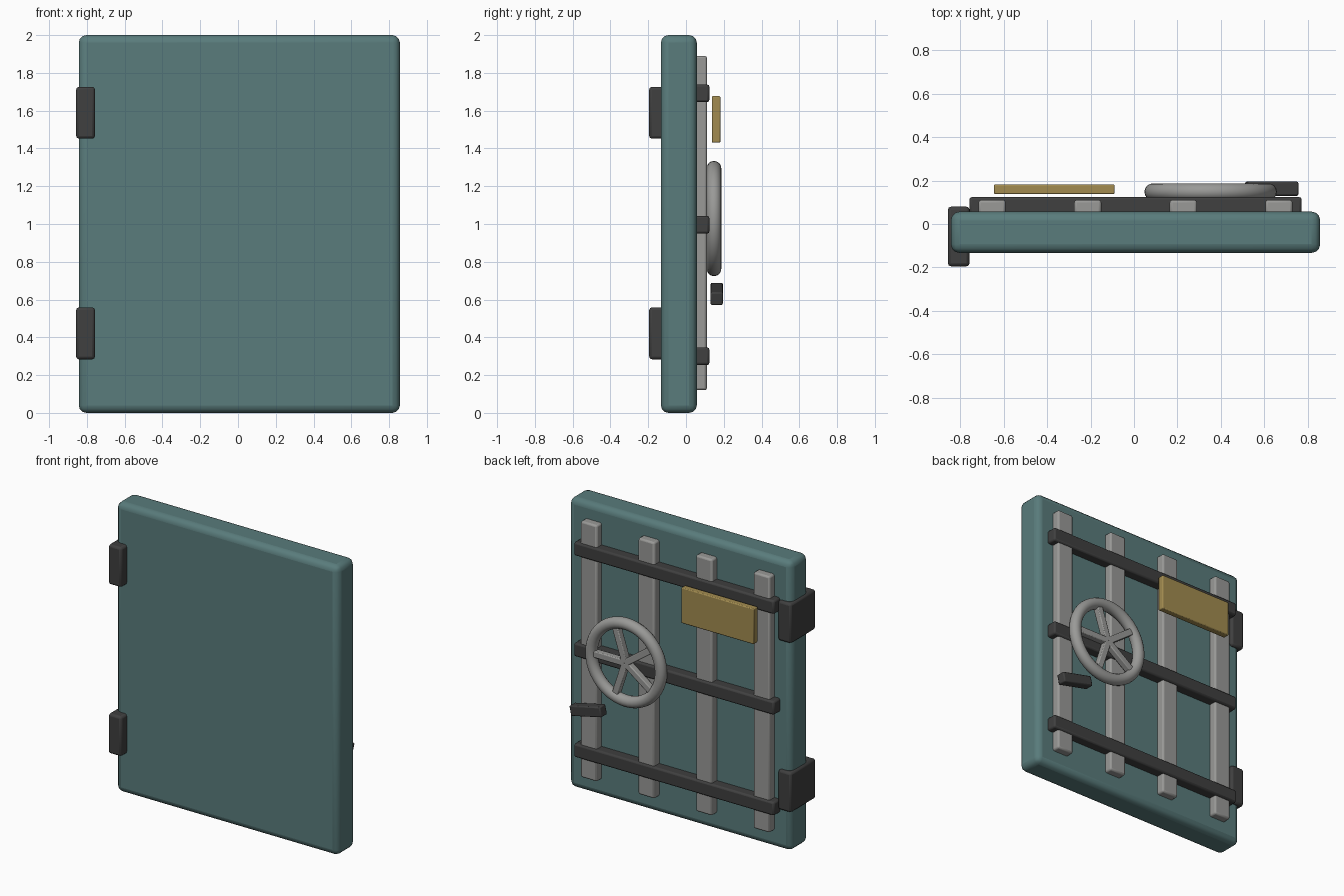
import bpy, math
from math import cos, sin, pi

if "Cube" in bpy.data.objects:
    bpy.data.objects.remove(bpy.data.objects["Cube"])


def material(name, rgb):
    m = bpy.data.materials.new(name)
    m.diffuse_color = (*rgb, 1)
    m.use_nodes = True
    m.node_tree.nodes["Principled BSDF"].inputs["Base Color"].default_value = m.diffuse_color
    return m


TEAL = material("teal_paint", (0.10, 0.20, 0.20))
DARK = material("dark_iron", (0.05, 0.05, 0.05))
BRASS = material("brass", (0.36, 0.26, 0.08))
STEEL = material("steel", (0.32, 0.32, 0.31))


def box(name, x, y, z, mat, bevel=0.012, segments=2, tilt=0):
    """Bevelled box from (min, max) ranges, tilted about y."""
    size = [b - a for a, b in (x, y, z)]
    centre = [(a + b) / 2 for a, b in (x, y, z)]
    bpy.ops.mesh.primitive_cube_add(size=1, location=centre)
    ob = bpy.context.object
    ob.name = name
    ob.scale = size
    bpy.ops.object.transform_apply(location=False, rotation=False, scale=True)
    ob.rotation_euler.y = tilt
    ob.data.materials.append(mat)
    mod = ob.modifiers.new("bevel", 'BEVEL')
    mod.width = bevel
    mod.segments = segments
    bpy.ops.object.shade_smooth_by_angle(angle=math.radians(35))
    return ob


def span(centre, size):
    return (centre - size / 2, centre + size / 2)


# Door slab
CX = 0.007
box("door_slab", span(CX, 1.70), (-0.133, 0.057), (0, 2), TEAL, 0.04, 3)

# Hinges on the left edge
for i, z in enumerate((0.421, 1.589)):
    box(f"hinge_{i + 1}", (-0.857, -0.757), (-0.195, 0.08), span(z, 0.275), DARK, 0.015)

# Vertical bars on the back
for i in range(4):
    box(f"vertical_bar_{i + 1}", span(CX - 0.66 + 0.44 * i, 0.125), (0.03, 0.111),
        (0.12, 1.89), STEEL, 0.012)

# Horizontal straps over the bars
for i in range(3):
    box(f"horizontal_strap_{i + 1}", span(CX, 1.53), (0.035, 0.124),
        span(0.30 + 0.696 * i, 0.093), DARK, 0.012)

# Name plate
box("plate", span(-0.367, 0.555), (0.137, 0.182), span(1.554, 0.246), BRASS, 0.006)

# Hand wheel: rim and five spokes
WX, WY, WZ, R = 0.353, 0.148, 1.029, 0.266
bpy.ops.mesh.primitive_torus_add(major_radius=R, minor_radius=0.039, major_segments=48,
                                 minor_segments=16, location=(WX, WY, WZ),
                                 rotation=(pi / 2, 0, 0))
rim = bpy.context.object
rim.name = "wheel_rim"
rim.data.materials.append(STEEL)
bpy.ops.object.shade_smooth()
for i in range(5):
    a = 2 * pi * i / 5
    box(f"wheel_spoke_{i + 1}", span(WX + cos(a) * R / 2, R), span(WY, 0.045),
        span(WZ + sin(a) * R / 2, 0.045), STEEL, 0.006, 2, -a)

# Tilted lever
box("lever", span(0.634, 0.24), (0.130, 0.195), span(0.63, 0.07), DARK, 0.008, 2, 0.22)
